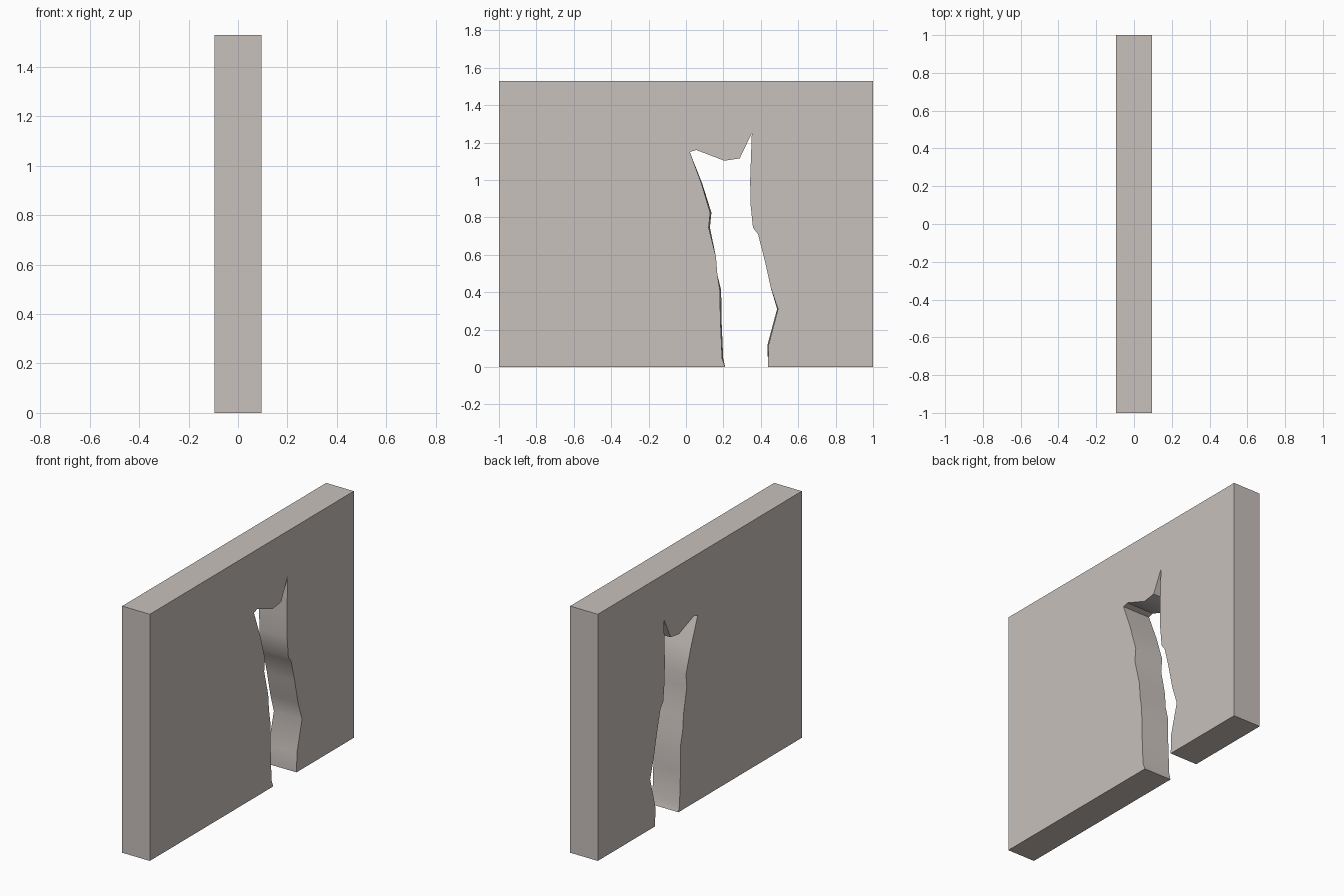
import bpy, bmesh

if "Cube" in bpy.data.objects:
    bpy.data.objects.remove(bpy.data.objects["Cube"])

HALF_T, TOP = 0.095, 1.53

# Ragged breach edge: y, z, and how far the -x side shifts in y
breach = [
    (0.21, 0.0, 0.0), (0.193, 0.045, 0.006), (0.184, 0.25, 0.006),
    (0.181, 0.41, 0.007), (0.168, 0.49, 0.0), (0.160, 0.59, 0.0),
    (0.121, 0.745, 0.007), (0.129, 0.825, 0.007), (0.083, 0.98, 0.004),
    (0.02, 1.15, 0.0), (0.055, 1.16, 0.0), (0.205, 1.103, 0.0),
    (0.287, 1.115, 0.0), (0.352, 1.25, 0.0), (0.343, 1.0, 0.0),
    (0.345, 0.87, 0.0), (0.358, 0.745, 0.0), (0.385, 0.71, 0.0),
    (0.42, 0.575, 0.0), (0.453, 0.425, 0.0), (0.492, 0.31, -0.005),
    (0.442, 0.12, -0.006), (0.438, 0.0, 0.0),
]
outline = [(-1, 0, 0)] + breach + [(1, 0, 0), (1, TOP, 0), (-1, TOP, 0)]

# Wall slab: two outlines joined by side faces
bm = bmesh.new()
near = [bm.verts.new((HALF_T, y, z)) for y, z, d in outline]
far = [bm.verts.new((-HALF_T, y + d, z)) for y, z, d in outline]
bm.faces.new(near)
bm.faces.new(far[::-1])
n = len(outline)
for i in range(n):
    j = (i + 1) % n
    bm.faces.new((near[j], near[i], far[i], far[j]))
bmesh.ops.recalc_face_normals(bm, faces=bm.faces[:])
mesh = bpy.data.meshes.new("broken_wall")
bm.to_mesh(mesh)
bm.free()

wall = bpy.data.objects.new("broken_wall", mesh)
bpy.context.collection.objects.link(wall)

# Plain warm grey stone
stone = bpy.data.materials.new("warm grey stone")
stone.diffuse_color = (0.578, 0.533, 0.503, 1)
stone.use_nodes = True
stone.node_tree.nodes["Principled BSDF"].inputs["Base Color"].default_value = stone.diffuse_color
mesh.materials.append(stone)

# Soft shading inside the breach, sharp outer edges
bpy.context.view_layer.objects.active = wall
wall.select_set(True)
bpy.ops.object.shade_smooth_by_angle(angle=0.6)
